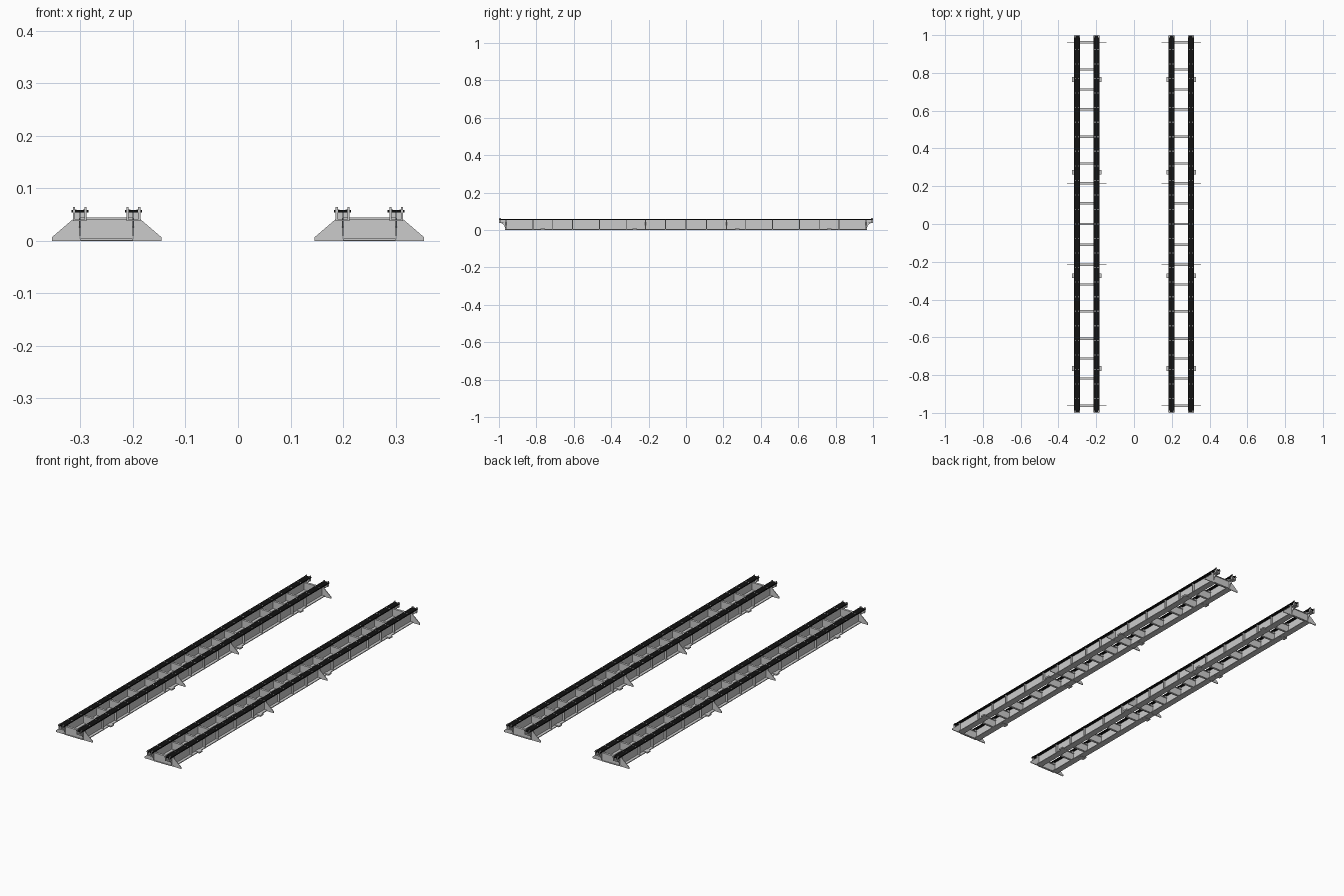
import bpy, bmesh

if "Cube" in bpy.data.objects:
    bpy.data.objects.remove(bpy.data.objects["Cube"])

black = bpy.data.materials.new("black_rail")
black.diffuse_color = (0.006, 0.006, 0.006, 1)
black.use_nodes = True
black.node_tree.nodes["Principled BSDF"].inputs["Base Color"].default_value = black.diffuse_color


def add_box(bm, x, y, z):
    """Box from (min, max) ranges."""
    v = [bm.verts.new((a, b, c)) for a in x for b in y for c in z]
    for f in ((0, 1, 3, 2), (4, 6, 7, 5), (0, 4, 5, 1), (2, 3, 7, 6), (0, 2, 6, 4), (1, 5, 7, 3)):
        bm.faces.new([v[i] for i in f])


def add_prism(bm, pts, axis, lo, hi):
    """Extrude a profile along x (pts are y,z) or y (pts are x,z)."""
    def place(p, d):
        return (d, p[0], p[1]) if axis == 'x' else (p[0], d, p[1])
    a = [bm.verts.new(place(p, lo)) for p in pts]
    b = [bm.verts.new(place(p, hi)) for p in pts]
    bm.faces.new(a)
    bm.faces.new(b[::-1])
    for i in range(len(pts)):
        j = (i + 1) % len(pts)
        bm.faces.new((a[i], b[i], b[j], a[j]))


def finish(bm, name, mat=None):
    bmesh.ops.recalc_face_normals(bm, faces=bm.faces)
    me = bpy.data.meshes.new(name)
    bm.to_mesh(me)
    bm.free()
    ob = bpy.data.objects.new(name, me)
    bpy.context.collection.objects.link(ob)
    if mat:
        me.materials.append(mat)
    return ob


half = [0.11, 0.216, 0.32, 0.462, 0.607, 0.712, 0.818, 0.962]
stations = [-y for y in reversed(half)] + [0.0] + half
wide = [-0.962, -0.216, 0.216, 0.962]

for side, cx in (("left", -0.25), ("right", 0.25)):
    beams = [cx - 0.051, cx + 0.051]

    # girder webs with swept ends, and bottom flanges
    bm = bmesh.new()
    for x in beams:
        add_prism(bm, [(-0.965, 0.003), (0.965, 0.003), (0.972, 0.025), (0.995, 0.042), (0.995, 0.055),
                       (-0.995, 0.055), (-0.995, 0.042), (-0.972, 0.025)], 'x', x - 0.0015, x + 0.0015)
        add_box(bm, (x - 0.016, x + 0.016), (-0.965, 0.965), (0.001, 0.005))
    finish(bm, side + "_girders")

    # black running rails
    bm = bmesh.new()
    for x in beams:
        add_box(bm, (x - 0.016, x + 0.016), (-0.998, 0.998), (0.054, 0.059))
    finish(bm, side + "_rails", black)

    # rail bolts in pairs
    bm = bmesh.new()
    for x in beams:
        for i in range(-12, 13):
            for dx in (-0.008, 0.008):
                y = i * 0.077
                add_box(bm, (x + dx - 0.002, x + dx + 0.002), (y - 0.003, y + 0.003), (0.058, 0.0597))
    finish(bm, side + "_rail_bolts")

    # upright stop plates at the rail ends
    bm = bmesh.new()
    for x in beams:
        for e in (-1, 1):
            for dx in (-0.011, 0.011):
                add_box(bm, (x + dx - 0.002, x + dx + 0.002),
                        sorted((e * 0.988, e * 1.0)), (0.038, 0.064))
            add_box(bm, (x - 0.010, x + 0.010), sorted((e * 0.975, e * 0.999)), (0.038, 0.041))
    finish(bm, side + "_end_stops")

    # web stiffeners and cross members
    bm = bmesh.new()
    for y in stations:
        for x in beams:
            add_box(bm, (x - 0.012, x + 0.012), (y - 0.002, y + 0.002), (0.004, 0.055))
        if y not in wide:
            add_box(bm, (cx - 0.05, cx + 0.05), (y - 0.002, y + 0.002), (0.004, 0.043))
        add_box(bm, (cx - 0.05, cx + 0.05), (y - 0.006, y + 0.006), (0.041, 0.044))
        add_box(bm, (cx - 0.05, cx + 0.05), (y - 0.006, y + 0.006), (0.001, 0.004))
    finish(bm, side + "_cross_members")

    # wide trapezoid support plates
    bm = bmesh.new()
    for y in wide:
        add_prism(bm, [(cx - 0.104, 0), (cx + 0.104, 0), (cx + 0.104, 0.007), (cx + 0.062, 0.043),
                       (cx - 0.062, 0.043), (cx - 0.104, 0.007)], 'y', y - 0.002, y + 0.002)
    finish(bm, side + "_support_plates")

    # small foot pads under each girder
    bm = bmesh.new()
    for y in (-0.765, -0.275, 0.275, 0.765):
        for s in (-1, 1):
            xs = sorted((cx + s * 0.045, cx + s * 0.077))
            add_box(bm, xs, (y - 0.012, y + 0.012), (0, 0.007))
    finish(bm, side + "_foot_pads")
